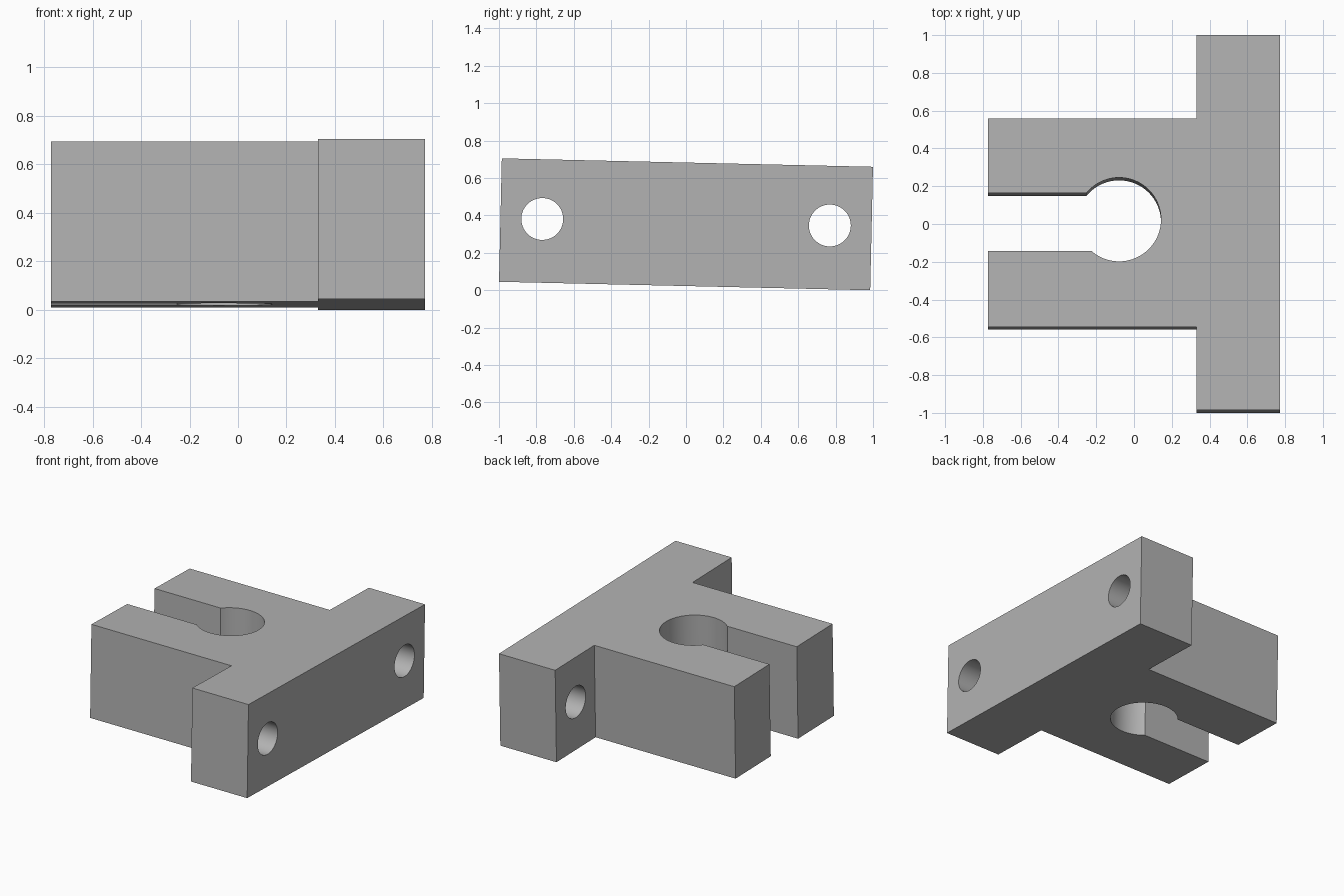
import bpy, bmesh, math
from mathutils import Matrix

cube = bpy.data.objects.get("Cube")
if cube:
    bpy.data.objects.remove(cube, do_unlink=True)

TILT = math.radians(-1.3)
HEIGHT = 0.66
END, STEP = 0.772, 0.33             # outer x faces, shoulder x
BAR, STEM = 0.9925, 0.5525          # half widths
SLOT_TOP, SLOT_LOW = 0.157, -0.150
BORE_X, BORE_Y, BORE_R = -0.079, 0.0165, 0.222
HOLE_Y, HOLE_Z, HOLE_R = 0.769, 0.011, 0.112

metal = bpy.data.materials.new("light grey metal")
metal.use_nodes = True
grey = (0.45, 0.45, 0.45, 1)
metal.diffuse_color = grey
metal.node_tree.nodes["Principled BSDF"].inputs["Base Color"].default_value = grey


def new_object(name, bm):
    bmesh.ops.recalc_face_normals(bm, faces=bm.faces)
    mesh = bpy.data.meshes.new(name)
    bm.to_mesh(mesh)
    bm.free()
    obj = bpy.data.objects.new(name, mesh)
    bpy.context.collection.objects.link(obj)
    return obj


# T-shaped outline, with the bore arc running from one slot wall to the other
start = math.asin((SLOT_LOW - BORE_Y) / BORE_R) + math.tau
start = math.pi - start + math.tau
stop = math.pi - math.asin((SLOT_TOP - BORE_Y) / BORE_R)
start -= math.tau * math.floor((start - stop + math.tau) / math.tau)
steps = 64
arc = [start + (stop - start) * i / steps for i in range(steps + 1)]
outline = [(-END, SLOT_LOW)]
outline += [(BORE_X + BORE_R * math.cos(a), BORE_Y + BORE_R * math.sin(a)) for a in arc]
outline += [(-END, SLOT_TOP), (-END, STEM), (STEP, STEM), (STEP, BAR), (END, BAR),
            (END, -BAR), (STEP, -BAR), (STEP, -STEM), (-END, -STEM)]

# Clamp block
bm = bmesh.new()
base = bm.faces.new([bm.verts.new((x, y, -HEIGHT / 2)) for x, y in outline])
top = bmesh.ops.extrude_face_region(bm, geom=[base])["geom"]
bmesh.ops.translate(bm, vec=(0, 0, HEIGHT),
                    verts=[v for v in top if isinstance(v, bmesh.types.BMVert)])
block = new_object("clamp_block", bm)
block.data.materials.append(metal)

# Bolt holes through both ends of the flange
bm = bmesh.new()
for side in (-1, 1):
    place = Matrix.Translation(((STEP + END) / 2, side * HOLE_Y, HOLE_Z))
    bmesh.ops.create_cone(bm, cap_ends=True, segments=64, radius1=HOLE_R, radius2=HOLE_R,
                          depth=0.7, matrix=place @ Matrix.Rotation(math.pi / 2, 4, 'Y'))
cutter = new_object("bolt_hole_cutter", bm)
cutter.data.materials.append(metal)
cutter.hide_render = True

bpy.ops.object.select_all(action='DESELECT')
block.select_set(True)
bpy.context.view_layer.objects.active = block
cut = block.modifiers.new("bolt holes", 'BOOLEAN')
cut.operation, cut.solver, cut.object = 'DIFFERENCE', 'EXACT', cutter
bpy.ops.object.modifier_apply(modifier=cut.name)
bpy.data.objects.remove(cutter, do_unlink=True)
bpy.ops.object.shade_smooth_by_angle(angle=math.radians(30))

# Slight lean, resting on the lowest edge
block.rotation_euler.x = TILT
block.location.z = (HEIGHT * math.cos(TILT) + 2 * BAR * math.sin(-TILT)) / 2
